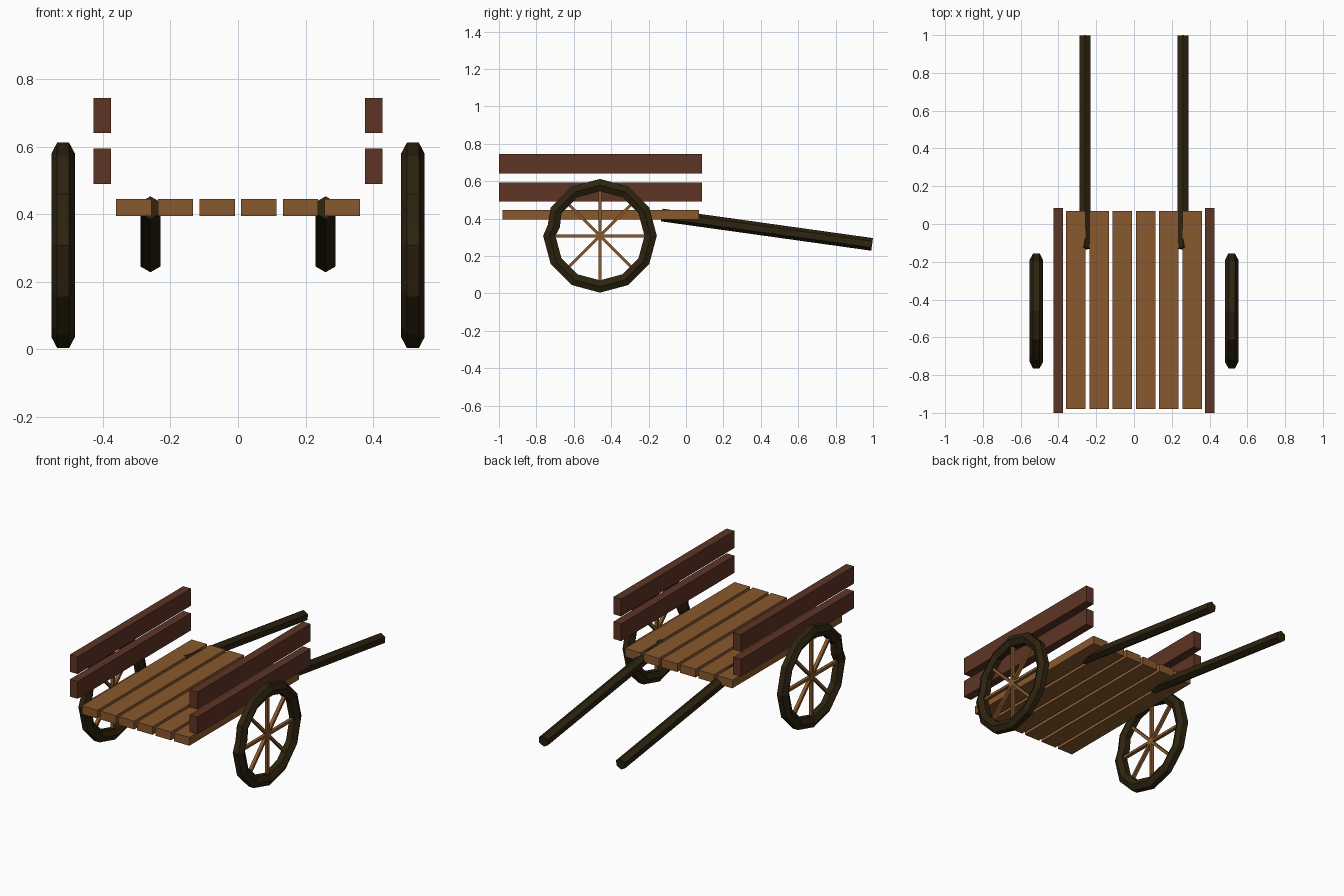
import bpy, bmesh, math
from mathutils import Vector, Matrix

if "Cube" in bpy.data.objects:
    bpy.data.objects.remove(bpy.data.objects["Cube"])


def material(name, rgb):
    m = bpy.data.materials.new(name)
    m.diffuse_color = (*rgb, 1)
    m.use_nodes = True
    m.node_tree.nodes["Principled BSDF"].inputs["Base Color"].default_value = m.diffuse_color
    return m


TAN = material("tan wood", (0.25, 0.098, 0.027))
RED = material("red brown wood", (0.112, 0.034, 0.018))
DARK = material("dark wood", (0.026, 0.017, 0.005))


def finish(name, bm, mat):
    bmesh.ops.recalc_face_normals(bm, faces=bm.faces)
    me = bpy.data.meshes.new(name)
    bm.to_mesh(me)
    bm.free()
    me.materials.append(mat)
    ob = bpy.data.objects.new(name, me)
    bpy.context.collection.objects.link(ob)
    return ob


def box(name, center, size, mat):
    bm = bmesh.new()
    bmesh.ops.create_cube(bm, size=1, matrix=Matrix.Translation(center) @ Matrix.Diagonal((*size, 1)))
    return finish(name, bm, mat)


def rim(name, center, mat):
    # Hexagonal tube bent round a 12-sided wheel, with one pinched joint
    stations = [(a, 0.271) for a in range(0, 360, 30)] + [(168, 0.252)]
    bm = bmesh.new()
    rings = []
    for deg, radius in sorted(stations):
        a = math.radians(deg)
        ring = []
        for k in range(6):
            t = k * math.pi / 3
            r = radius + 0.038 * math.sin(t)
            ring.append(bm.verts.new(center + Vector((0.035 * math.cos(t), r * math.cos(a), r * math.sin(a)))))
        rings.append(ring)
    for i, ring in enumerate(rings):
        nxt = rings[(i + 1) % len(rings)]
        for k in range(6):
            j = (k + 1) % 6
            bm.faces.new((ring[k], ring[j], nxt[j], nxt[k]))
    return finish(name, bm, mat)


def spokes(name, center, mat):
    # Four thin bars crossing at the wheel centre
    bm = bmesh.new()
    for i in range(4):
        m = Matrix.Translation(center) @ Matrix.Rotation(i * math.pi / 4, 4, 'X')
        bmesh.ops.create_cube(bm, size=1, matrix=m @ Matrix.Diagonal((0.02, 0.016, 0.53, 1)))
    return finish(name, bm, mat)


def handle(name, start, end, mat):
    # Hexagonal pole with an edge facing up
    d = end - start
    m = Matrix.Translation((start + end) / 2) @ Matrix.Rotation(math.atan2(d.z, d.y), 4, 'X')
    m = m @ Matrix.Rotation(math.pi / 2, 4, 'X')
    bm = bmesh.new()
    bmesh.ops.create_cone(bm, cap_ends=True, segments=6, radius1=0.034, radius2=0.034, depth=d.length)
    # Put a pole corner on the vertical axis
    if max(v.co.y for v in bm.verts) < 0.033:
        bmesh.ops.rotate(bm, verts=bm.verts, cent=(0, 0, 0), matrix=Matrix.Rotation(math.pi / 6, 3, 'Z'))
    bm.transform(m)
    return finish(name, bm, mat)


# Bed planks
for i in range(6):
    box(f"bed_plank_{i + 1}", ((i - 2.5) * 0.1232, -0.455, 0.42), (0.104, 1.05, 0.05), TAN)

# Side boards, wheels and handles on both sides
for side, s in (("left", -1), ("right", 1)):
    for level, z in (("lower", 0.542), ("upper", 0.692)):
        box(f"{side}_{level}_board", (s * 0.401, -0.457, z), (0.052, 1.085, 0.104), RED)
    hub = Vector((s * 0.517, -0.46, 0.308))
    rim(f"{side}_wheel_rim", hub, DARK)
    spokes(f"{side}_wheel_spokes", hub, TAN)
    handle(f"{side}_handle", Vector((s * 0.259, -0.13, 0.419)), Vector((s * 0.259, 0.995, 0.262)), DARK)
